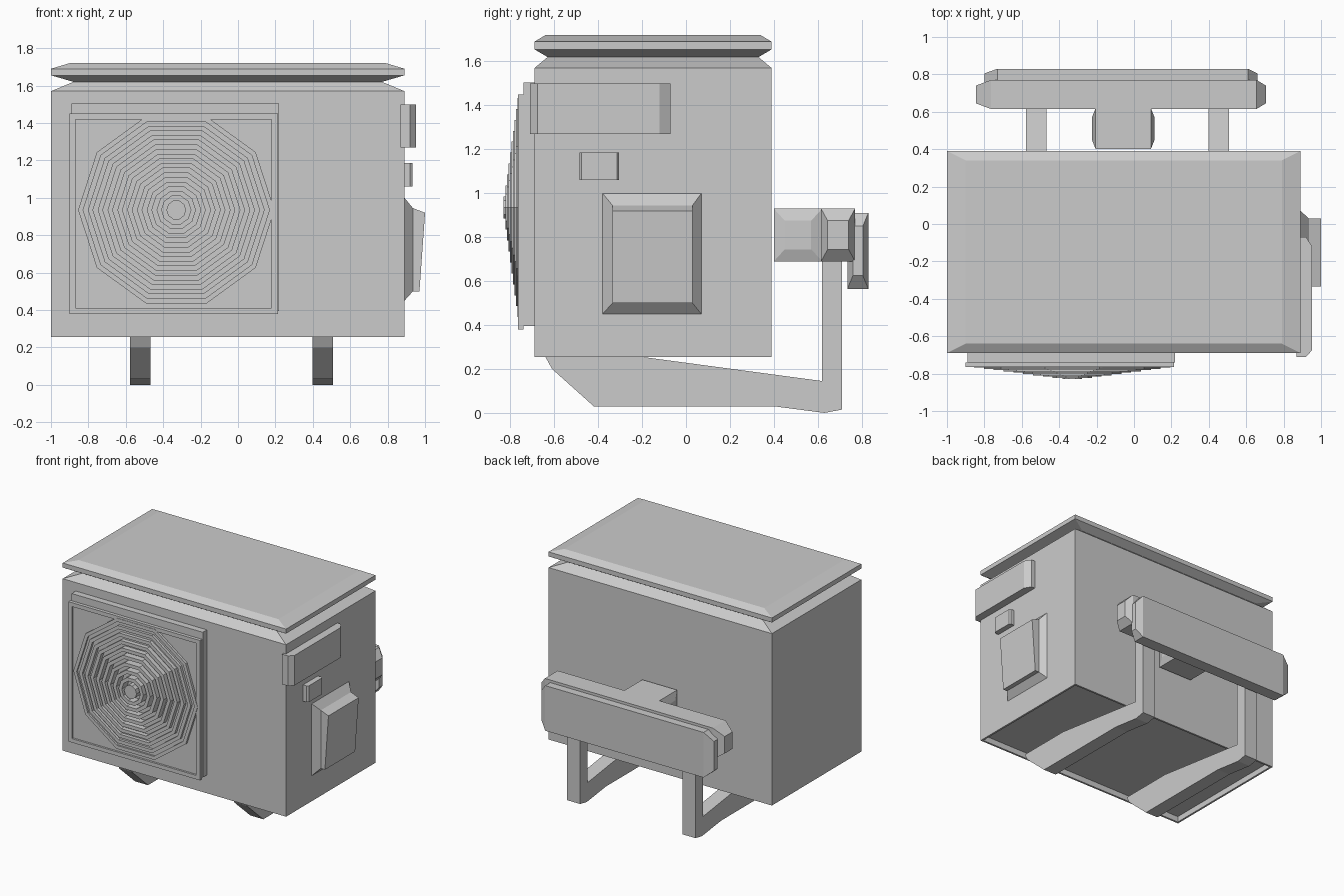
import bpy, bmesh
from math import sin, cos, tau


def skin(name, rings):
    """Bridge equal-length rings of 3D points in order and cap both ends."""
    bm = bmesh.new()
    loops = [[bm.verts.new(p) for p in ring] for ring in rings]
    n = len(loops[0])
    for a, b in zip(loops, loops[1:]):
        for i in range(n):
            j = (i + 1) % n
            bm.faces.new((a[i], a[j], b[j], b[i]))
    bm.faces.new(loops[0])
    bm.faces.new(loops[-1])
    bmesh.ops.recalc_face_normals(bm, faces=bm.faces)
    mesh = bpy.data.meshes.new(name)
    bm.to_mesh(mesh)
    bm.free()
    ob = bpy.data.objects.new(name, mesh)
    bpy.context.collection.objects.link(ob)
    return ob


def place(axis, t, a, b):
    return {'x': (t, a, b), 'y': (a, t, b), 'z': (a, b, t)}[axis]


def loft(name, axis, sections):
    """Rectangular sections (t, a0, a1, b0, b1) stacked along an axis."""
    return skin(name, [[place(axis, t, a, b) for a, b in
                        ((a0, b0), (a1, b0), (a1, b1), (a0, b1))]
                       for t, a0, a1, b0, b1 in sections])


def prism(name, axis, profile, t0, t1):
    return skin(name, [[place(axis, t, a, b) for a, b in profile] for t in (t0, t1)])


def bar(name, x0, x1, y0, y1, z0, z1, left, right, dy, dz):
    """Bar along x with tapered ends."""
    core, end = (y0, y1, z0, z1), (y0 + dy, y1 - dy, z0 + dz, z1 - dz)
    return loft(name, 'x', [(x0, *end), (x0 + left, *core),
                            (x1 - right, *core), (x1, *end)])


# Cabinet with recessed underside, chamfered shoulder, waist and flared lid
loft("cabinet", 'z', [
    (0.30, -0.985, 0.875, -0.675, 0.375),
    (0.255, -0.985, 0.875, -0.675, 0.375),
    (0.255, -1, 0.89, -0.69, 0.39),
    (1.57, -1, 0.89, -0.69, 0.39),
    (1.62, -0.88, 0.77, -0.63, 0.33),
    (1.655, -1, 0.89, -0.69, 0.39),
    (1.69, -1, 0.89, -0.69, 0.39),
    (1.72, -0.9, 0.79, -0.64, 0.34)])

# Fan housing: backing plate and recessed square frame
loft("fan_backing", 'y', [(-0.69, -0.89, 0.22, 0.395, 1.505),
                          (-0.74, -0.89, 0.22, 0.395, 1.505)])
loft("fan_frame", 'y', [(-0.74, -0.9, 0.215, 0.38, 1.45),
                        (-0.765, -0.9, 0.215, 0.38, 1.45),
                        (-0.765, -0.87, 0.18, 0.41, 1.42),
                        (-0.75, -0.87, 0.18, 0.41, 1.42)])

# Domed ten-sided grille: flat-fronted rings with deep gaps between them
profile = [(0.525, -0.745)]
for i in range(9):
    r = 0.525 - 0.0525 * i
    y = -0.768 - 0.0068 * i
    profile += [(r, y), (r - 0.027, y), (r - 0.027, -0.755), (r - 0.0525, -0.755)]
profile += [(0.0525, -0.83)]
skin("fan_grille", [[(-0.33 + r * cos(k * tau / 10), y, 0.935 + r * sin(k * tau / 10))
                     for k in range(10)] for r, y in profile])

# Side fittings: corner cover, small latch, handle plate and sloped handle
prism("corner_cover", 'z', [(0.87, -0.71), (0.92, -0.71), (0.952, -0.675),
                            (0.952, -0.12), (0.92, -0.07), (0.87, -0.07)], 1.27, 1.5)
prism("side_latch", 'z', [(0.89, -0.485), (0.92, -0.485), (0.932, -0.475),
                          (0.932, -0.315), (0.92, -0.305), (0.89, -0.305)], 1.06, 1.185)
loft("handle_plate", 'x', [(0.89, -0.38, 0.07, 0.45, 1.0),
                           (0.935, -0.335, 0.03, 0.5, 0.945)])
prism("side_handle", 'y', [(0.935, 0.5), (0.97, 0.5), (1.0, 0.92), (0.935, 0.945)],
      -0.335, 0.03)

# Bracket legs: skid below the cabinet, rising behind it
leg = [(-0.64, 0.255), (-0.61, 0.2), (-0.42, 0.03), (0.4, 0.03), (0.63, 0.0),
       (0.71, 0.015), (0.71, 0.70), (0.62, 0.70), (0.62, 0.145), (-0.2, 0.255)]
for side, x in (("left", -0.522), ("right", 0.453)):
    prism(f"{side}_leg", 'x', leg, x - 0.055, x + 0.055)

# Rear wall mount: spacer block and two crossbars
bar("mount_spacer", -0.225, 0.11, 0.40, 0.62, 0.69, 0.93, 0.02, 0.02, 0.05, 0.055)
bar("inner_crossbar", -0.845, 0.705, 0.615, 0.77, 0.69, 0.93, 0.08, 0.05, 0.03, 0.055)
bar("outer_crossbar", -0.80, 0.66, 0.735, 0.83, 0.565, 0.91, 0.07, 0.05, 0.025, 0.06)
